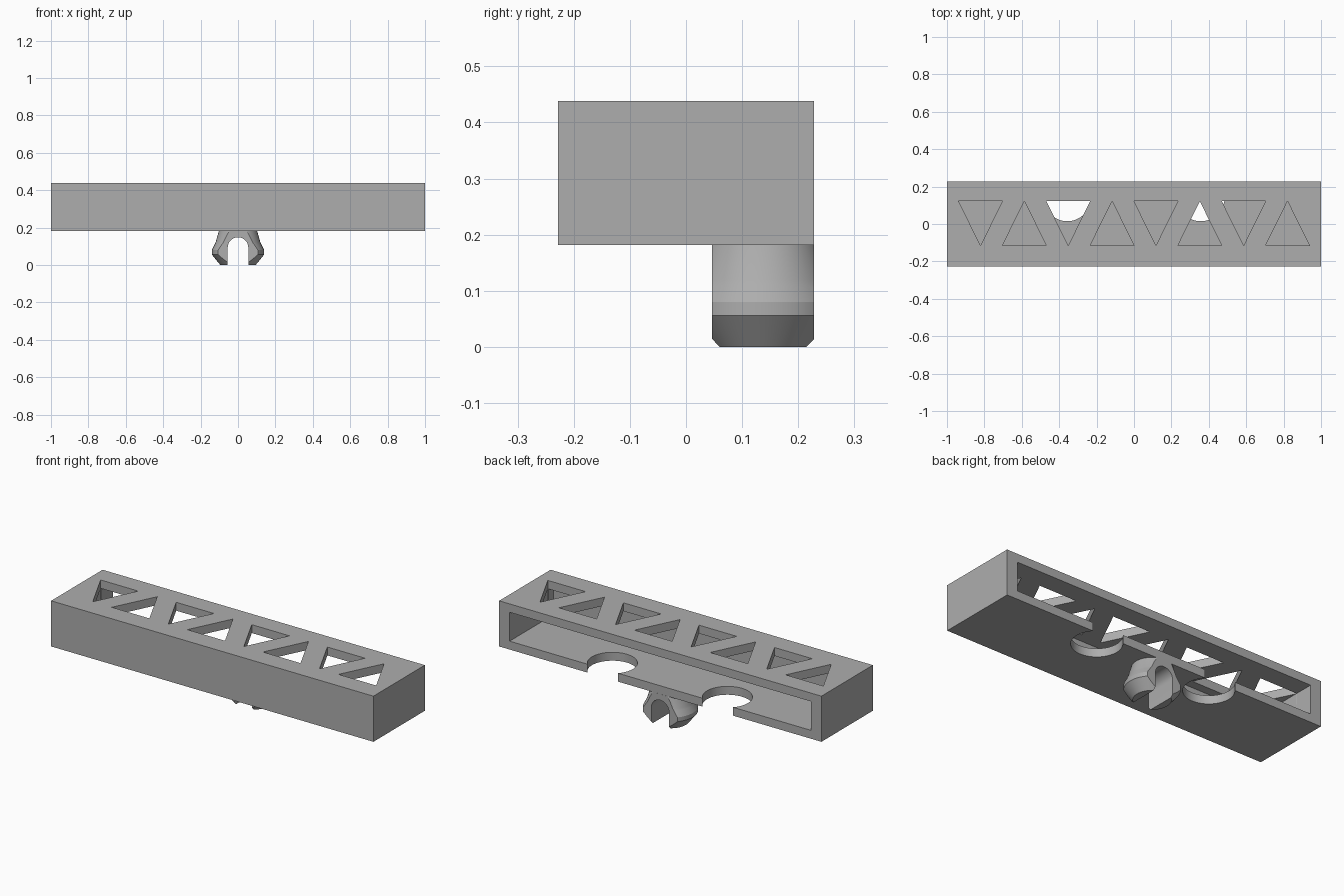
import bpy, bmesh, math
from mathutils import Matrix

old = bpy.data.objects.get("Cube")
if old:
    bpy.data.objects.remove(old)

grey = bpy.data.materials.new("plain_grey")
grey.use_nodes = True
colour = (0.42, 0.42, 0.42, 1)
grey.diffuse_color = colour
next(n for n in grey.node_tree.nodes if n.type == 'BSDF_PRINCIPLED').inputs["Base Color"].default_value = colour


def finish(bm, name):
    """Turn a bmesh into a named grey object."""
    bmesh.ops.recalc_face_normals(bm, faces=bm.faces[:])
    mesh = bpy.data.meshes.new(name)
    bm.to_mesh(mesh)
    bm.free()
    mesh.materials.append(grey)
    obj = bpy.data.objects.new(name, mesh)
    bpy.context.collection.objects.link(obj)
    return obj


def box(name, x0, x1, y0, y1, z0, z1):
    bm = bmesh.new()
    place = Matrix.Translation(((x0 + x1) / 2, (y0 + y1) / 2, (z0 + z1) / 2))
    bmesh.ops.create_cube(bm, size=1, matrix=place @ Matrix.Diagonal((x1 - x0, y1 - y0, z1 - z0, 1)))
    return finish(bm, name)


def prism(name, points, offset):
    """Extrude a closed outline along an offset."""
    bm = bmesh.new()
    face = bm.faces.new([bm.verts.new(p) for p in points])
    new = bmesh.ops.extrude_face_region(bm, geom=[face])["geom"]
    bmesh.ops.translate(bm, vec=offset, verts=[v for v in new if isinstance(v, bmesh.types.BMVert)])
    return finish(bm, name)


def boolean(target, tool, operation='DIFFERENCE'):
    mod = target.modifiers.new("cut", 'BOOLEAN')
    mod.operation, mod.solver, mod.object = operation, 'EXACT', tool
    bpy.context.view_layer.objects.active = target
    bpy.ops.object.modifier_apply(modifier=mod.name)
    bpy.data.objects.remove(tool)


# Housing: a long tray lying on its side, open at the back
BOTTOM, TOP, HALF_DEPTH = 0.182, 0.438, 0.228
housing = box("housing", -1, 1, -HALF_DEPTH, HALF_DEPTH, BOTTOM, TOP)
boolean(housing, box("cavity", -0.935, 0.935, -0.163, 0.4, BOTTOM + 0.047, TOP - 0.047))

# Row of alternating triangular openings through the roof
for i in range(8):
    x = (i - 3.5) * 0.2345
    base, tip = (0.122, -0.115) if i % 2 == 0 else (-0.115, 0.122)
    outline = [(x - 0.117, base, 0.33), (x + 0.117, base, 0.33), (x, tip, 0.33)]
    boolean(housing, prism("triangle_cutter", outline, (0, 0, 0.3)))

# Two round notches in the floor, breaking through the back edge
for side in (-1, 1):
    ring = [(side * 0.357 + 0.1275 * math.cos(a), 0.1425 + 0.1275 * math.sin(a), 0.1)
            for a in (math.tau * k / 64 for k in range(64))]
    boolean(housing, prism("notch_cutter", ring, (0, 0, 0.2)))

# Snap plug: a turned barrel, flattened front and back
CENTRE_Y = 0.1375
profile = [(0.095, 0), (0.14, 0.056), (0.14, 0.08), (0.125, 0.11), (0.12, 0.12), (0.102, BOTTOM)]
bm = bmesh.new()
rings = [[bm.verts.new((r * math.cos(math.tau * k / 64), CENTRE_Y + r * math.sin(math.tau * k / 64), z))
          for k in range(64)] for r, z in profile]
for low, high in zip(rings, rings[1:]):
    for k in range(64):
        n = (k + 1) % 64
        bm.faces.new((low[k], low[n], high[n], high[k]))
bm.faces.new(rings[0])
bm.faces.new(rings[-1])
plug = finish(bm, "snap_plug")
boolean(plug, box("flat_sides", -0.3, 0.3, CENTRE_Y - 0.091, CENTRE_Y + 0.091, -0.1, 0.3), 'INTERSECT')

# Arched slot that splits the plug into two legs
arch = [(0.055 * math.cos(math.pi * k / 20), -0.1, 0.093 + 0.055 * math.sin(math.pi * k / 20)) for k in range(21)]
slot = [(0.055, -0.1, -0.1)] + arch + [(-0.055, -0.1, -0.1)]
boolean(plug, prism("slot_cutter", slot, (0, 0.5, 0)))

# Smooth the curved walls and keep the edges crisp
for obj in (housing, plug):
    bpy.ops.object.select_all(action='DESELECT')
    obj.select_set(True)
    bpy.context.view_layer.objects.active = obj
    bpy.ops.object.shade_smooth_by_angle(angle=math.radians(15))
